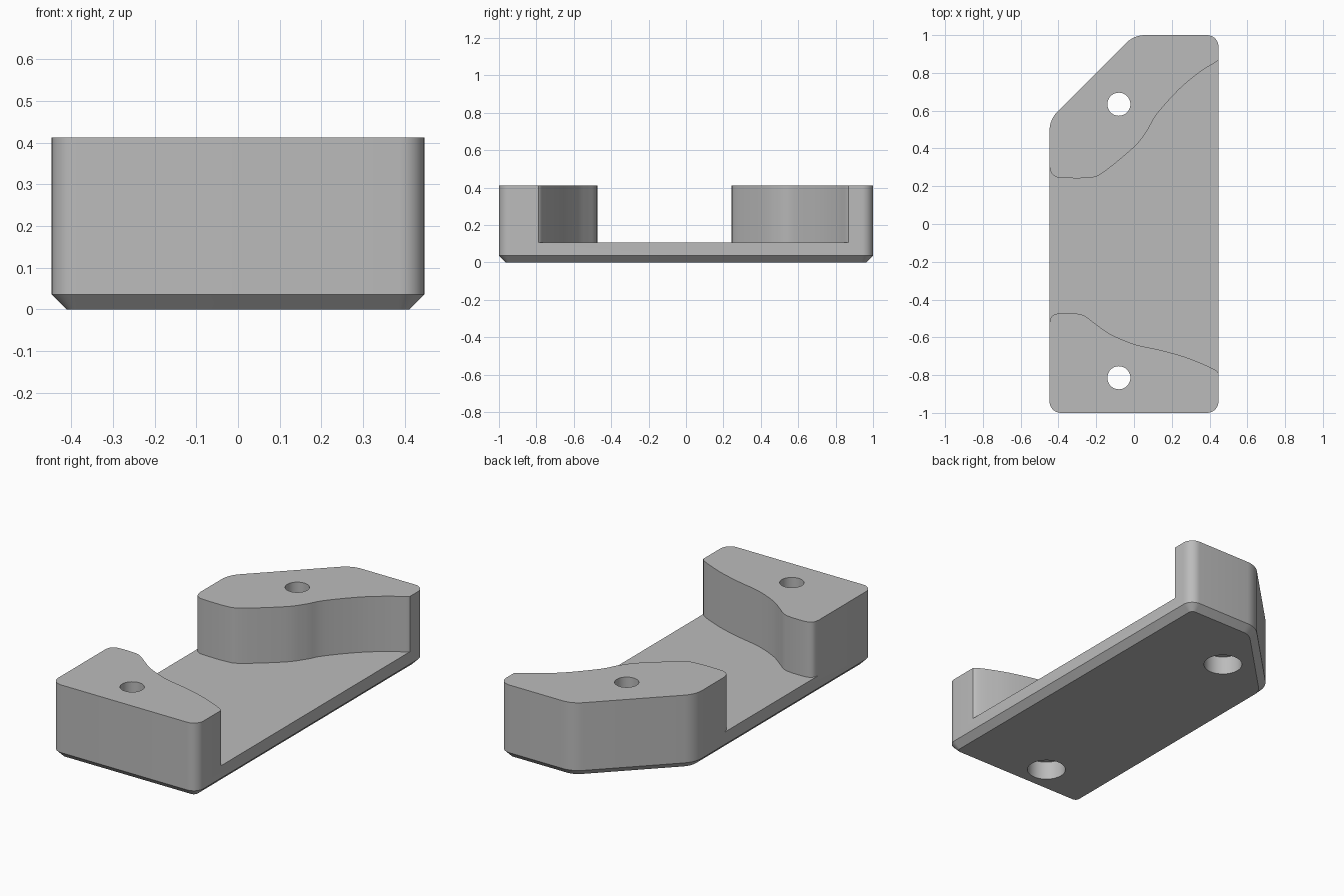
import bpy, bmesh, math
from mathutils import Vector

if "Cube" in bpy.data.objects:
    bpy.data.objects.remove(bpy.data.objects["Cube"])

HEIGHT, FLOOR, CHAMFER = 0.412, 0.105, 0.036

grey = bpy.data.materials.new("plain grey")
grey.diffuse_color = (0.5, 0.5, 0.5, 1)
grey.use_nodes = True
grey.node_tree.nodes["Principled BSDF"].inputs["Base Color"].default_value = grey.diffuse_color


def loft(name, rings):
    """Solid through stacked rings of equal point count, capped at both ends."""
    bm = bmesh.new()
    loops = [[bm.verts.new(p) for p in ring] for ring in rings]
    n = len(loops[0])
    for a, b in zip(loops, loops[1:]):
        for i in range(n):
            j = (i + 1) % n
            bm.faces.new((a[i], a[j], b[j], b[i]))
    bm.faces.new(loops[0][::-1])
    bm.faces.new(loops[-1])
    bmesh.ops.recalc_face_normals(bm, faces=bm.faces)
    mesh = bpy.data.meshes.new(name)
    bm.to_mesh(mesh)
    bm.free()
    mesh.materials.append(grey)
    obj = bpy.data.objects.new(name, mesh)
    bpy.context.collection.objects.link(obj)
    return obj


# Rounded corners of the outline: centre, radius, start and end angle
CORNERS = [((-0.387, -0.94), 0.06, 180, 270), ((0.387, -0.94), 0.06, 270, 360),
           ((0.387, 0.94), 0.06, 0, 90), ((0.058, 0.86), 0.14, 90, 135),
           ((-0.307, 0.495), 0.14, 135, 180)]


def outline(z, inset=0):
    pts = []
    for (cx, cy), r, a0, a1 in CORNERS:
        for i in range(9):
            a = math.radians(a0 + (a1 - a0) * i / 8)
            pts.append((cx + (r - inset) * math.cos(a), cy + (r - inset) * math.sin(a), z))
    return pts


def smooth_path(pts, steps=5):
    """Catmull-Rom curve through the points."""
    p = [Vector(q) for q in pts]
    p = [2 * p[0] - p[1]] + p + [2 * p[-1] - p[-2]]
    out = []
    for a, b, c, d in zip(p, p[1:], p[2:], p[3:]):
        for i in range(steps):
            t = i / steps
            out.append(0.5 * (2 * b + (c - a) * t + (2 * a - 5 * b + 4 * c - d) * t * t
                              + (3 * b - a - 3 * c + d) * t ** 3))
    return out + [p[-2]]


def circle(x, y, r, z, n=48):
    return [(x + r * math.cos(math.tau * i / n), y + r * math.sin(math.tau * i / n), z)
            for i in range(n)]


# Body with a chamfered underside
body = loft("bracket_body", [outline(0, CHAMFER), outline(CHAMFER), outline(HEIGHT)])

# Curved channel between the two raised blocks
back_edge = smooth_path([(-0.448, 0.305), (-0.437, 0.27), (-0.415, 0.251), (-0.38, 0.244),
                         (-0.25, 0.244), (-0.17, 0.268), (0, 0.407), (0.07, 0.495),
                         (0.12, 0.58), (0.24, 0.714), (0.35, 0.805), (0.43, 0.855),
                         (0.448, 0.87)])
front_edge = smooth_path([(-0.448, -0.525), (-0.436, -0.49), (-0.40, -0.474), (-0.31, -0.474),
                          (-0.26, -0.487), (-0.206, -0.527), (-0.127, -0.582), (0, -0.636),
                          (0.138, -0.667), (0.27, -0.704), (0.376, -0.746), (0.43, -0.773),
                          (0.448, -0.79)])
channel = ([Vector((-0.6, 0.305))] + back_edge + [Vector((0.6, 0.87)), Vector((0.6, -0.79))]
           + front_edge[::-1] + [Vector((-0.6, -0.525))])
cutters = [loft("channel_cutter", [[(p.x, p.y, z) for p in channel] for z in (FLOOR, 0.6)])]

# Screw holes, counterbored from below
for label, y in (("back", 0.634), ("front", -0.814)):
    cutters.append(loft(label + "_hole_cutter",
                        [circle(-0.08, y, r, z) for r, z in
                         ((0.1, -0.1), (0.1, 0.103), (0.061, 0.103), (0.061, 0.6))]))

for cutter in cutters:
    mod = body.modifiers.new(cutter.name, 'BOOLEAN')
    mod.operation = 'DIFFERENCE'
    mod.solver = 'EXACT'
    mod.object = cutter

# Apply the cuts and remove the cutters
bpy.context.view_layer.objects.active = body
body.select_set(True)
for mod in list(body.modifiers):
    bpy.ops.object.modifier_apply(modifier=mod.name)
for cutter in cutters:
    bpy.data.objects.remove(cutter)
bpy.ops.object.select_all(action='DESELECT')
body.select_set(True)
bpy.ops.object.shade_smooth_by_angle(angle=math.radians(30))
